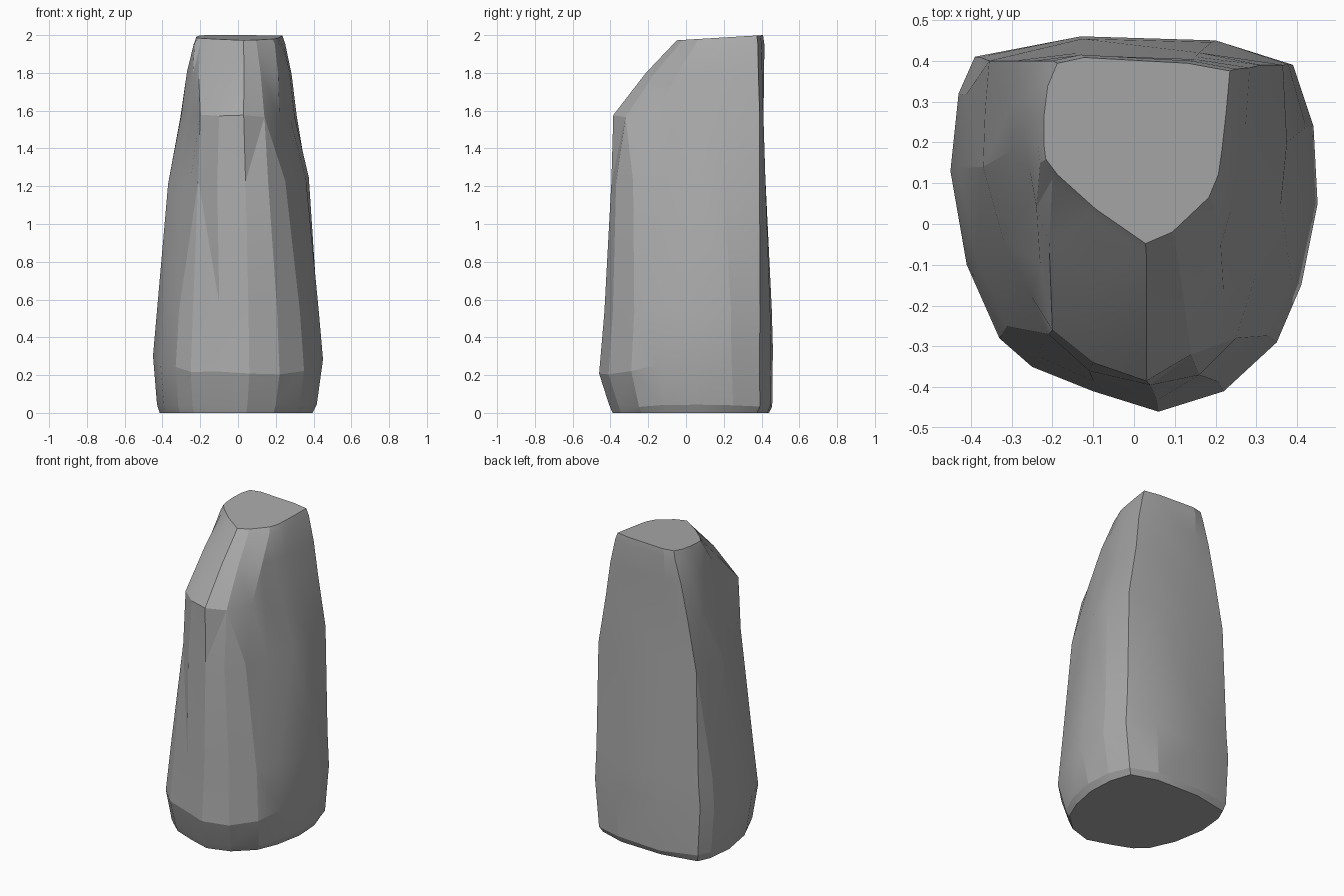
import bpy, bmesh, math, random

cube = bpy.data.objects.get("Cube")
if cube:
    bpy.data.objects.remove(cube, do_unlink=True)

random.seed(4)

# Stone colour
stone = bpy.data.materials.new("stone grey")
stone.use_nodes = True
grey = (0.4, 0.4, 0.4, 1)
stone.diffuse_color = grey
stone.node_tree.nodes["Principled BSDF"].inputs["Base Color"].default_value = grey

# Horizontal outlines: flat back, rounded front, starting at the back corner on -x
base = [(-.39, .41), (-.43, .32), (-.45, .13), (-.41, -.1), (-.33, -.28), (-.25, -.35),
        (-.1, -.41), (.06, -.46), (.22, -.41), (.35, -.29), (.41, -.15), (.45, .05),
        (.44, .24), (.39, .39), (.2, .45), (-.13, .46)]
waist = [(-.355, .4), (-.365, .28), (-.37, .14), (-.32, -.04), (-.25, -.18), (-.21, -.27),
         (-.11, -.36), (.04, -.395), (.16, -.37), (.25, -.28), (.3, -.12), (.36, .05),
         (.375, .2), (.365, .39), (.16, .42), (-.13, .42)]
shoulder = [(-.295, .4), (-.305, .28), (-.3, .18), (-.26, .05), (-.23, -.1), (-.2, -.26),
            (-.1, -.34), (.03, -.385), (.14, -.32), (.22, -.17), (.24, -.06), (.275, .06),
            (.3, .2), (.31, .39), (.15, .41), (-.13, .41)]
crown = [(-.2, .4), (-.225, .34), (-.235, .26), (-.235, .19), (-.23, .15), (-.2, .11),
         (-.1, .02), (.03, -.07), (.1, -.04), (.195, .05), (.22, .11), (.23, .18),
         (.24, .27), (.25, .38), (.14, .4), (-.13, .415)]


def scaled(outline, factor, centre_x, centre_y):
    """Shrink or grow an outline about a point."""
    return [(centre_x + (x - centre_x) * factor, centre_y + (y - centre_y) * factor)
            for x, y in outline]


def blend(first, second, t):
    """Mix two outlines."""
    return [(a + (c - a) * t, b + (d - b) * t) for (a, b), (c, d) in zip(first, second)]


# Layers from sole to top: height, outline, unevenness, forward tilt
layers = [
    (0.0, scaled(base, .9, -.1, .25), 0, 0),
    (0.04, scaled(base, .94, -.1, .4), .01, 0),
    (0.36, base, .02, .18),
    (0.55, scaled(blend(base, waist, .15), .98, 0, .45), .03, 0),
    (1.23, waist, .02, 0),
    (1.57, shoulder, .01, 0),
    (1.8, scaled(blend(shoulder, crown, .62), 1.04, 0, .4), .01, 0),
    (1.95, crown, .005, 0),
    (2.0, scaled(crown, .94, 0, .3), 0, .06),
]

# Standing stone: layers joined by bands of facets
bm = bmesh.new()
rings = []
for height, outline, rough, tilt in layers:
    back = max(y for x, y in outline)
    rings.append([bm.verts.new((x, y, height + random.uniform(-rough, rough) - tilt * (back - y)))
                  for x, y in outline])
for low, high in zip(rings, rings[1:]):
    for i in range(len(low)):
        j = (i + 1) % len(low)
        bm.faces.new((low[i], low[j], high[j], high[i]))
bm.faces.new(rings[0])
bm.faces.new(rings[-1])
bmesh.ops.triangulate(bm, faces=bm.faces[:], quad_method='BEAUTY')
bmesh.ops.recalc_face_normals(bm, faces=bm.faces[:])

mesh = bpy.data.meshes.new("standing_stone")
bm.to_mesh(mesh)
bm.free()
mesh.materials.append(stone)
rock = bpy.data.objects.new("standing_stone", mesh)
bpy.context.collection.objects.link(rock)

# Soften shallow facets, keep the strong ridges
bpy.ops.object.select_all(action='DESELECT')
rock.select_set(True)
bpy.context.view_layer.objects.active = rock
bpy.ops.object.shade_smooth_by_angle(angle=math.radians(15))
